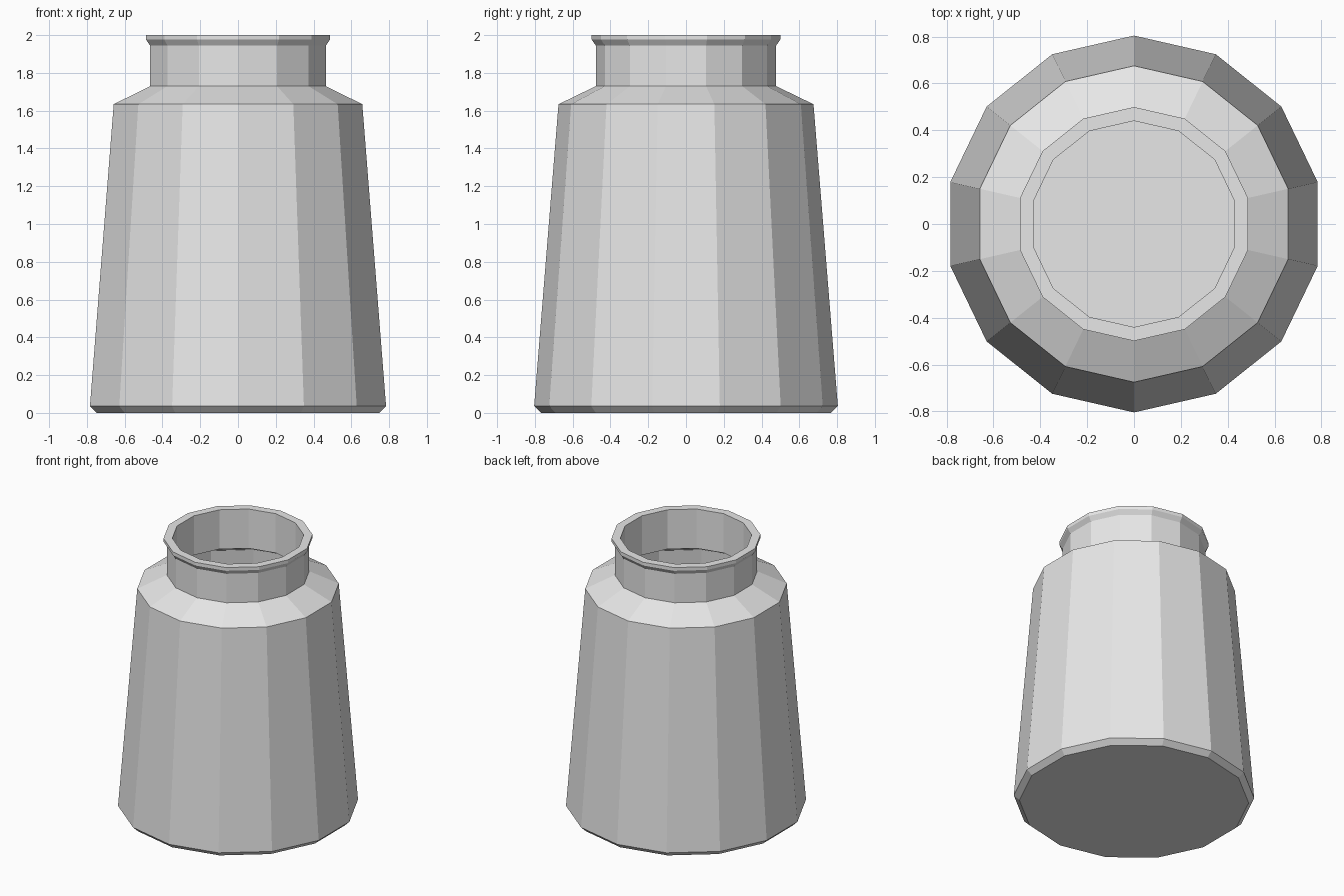
import bpy, bmesh, math

SIDES = 14

default = bpy.data.objects.get("Cube")
if default:
    bpy.data.objects.remove(default, do_unlink=True)

# Single plain grey
grey = bpy.data.materials.new("plain_grey")
grey.use_nodes = True
colour = (0.8, 0.8, 0.8, 1)
grey.diffuse_color = colour
grey.node_tree.nodes["Principled BSDF"].inputs["Base Color"].default_value = colour


def lathe(name, profile):
    """Spin (radius, height) points into a faceted closed solid with capped ends."""
    bm = bmesh.new()
    rings = []
    for r, z in profile:
        angles = [math.pi / 2 + math.tau * i / SIDES for i in range(SIDES)]
        rings.append([bm.verts.new((r * math.cos(a), r * math.sin(a), z)) for a in angles])
    for low, high in zip(rings, rings[1:]):
        for i in range(SIDES):
            j = (i + 1) % SIDES
            bm.faces.new((low[i], low[j], high[j], high[i]))
    bm.faces.new(rings[0])
    bm.faces.new(rings[-1])
    bmesh.ops.recalc_face_normals(bm, faces=bm.faces)
    mesh = bpy.data.meshes.new(name)
    bm.to_mesh(mesh)
    bm.free()
    mesh.materials.append(grey)
    obj = bpy.data.objects.new(name, mesh)
    bpy.context.collection.objects.link(obj)
    return obj


# Outside: chamfered base, tapered body, shoulder, neck and flared lip
outside = [(0.767, 0), (0.804, 0.036), (0.675, 1.634), (0.477, 1.73),
           (0.477, 1.944), (0.499, 1.976), (0.499, 2.0)]
# Inside: straight mouth, shoulder, body wall and floor
inside = [(0.44, 2.0), (0.44, 1.71), (0.638, 1.61), (0.764, 0.05), (0.755, 0.04)]

lathe("jar", outside + inside)
